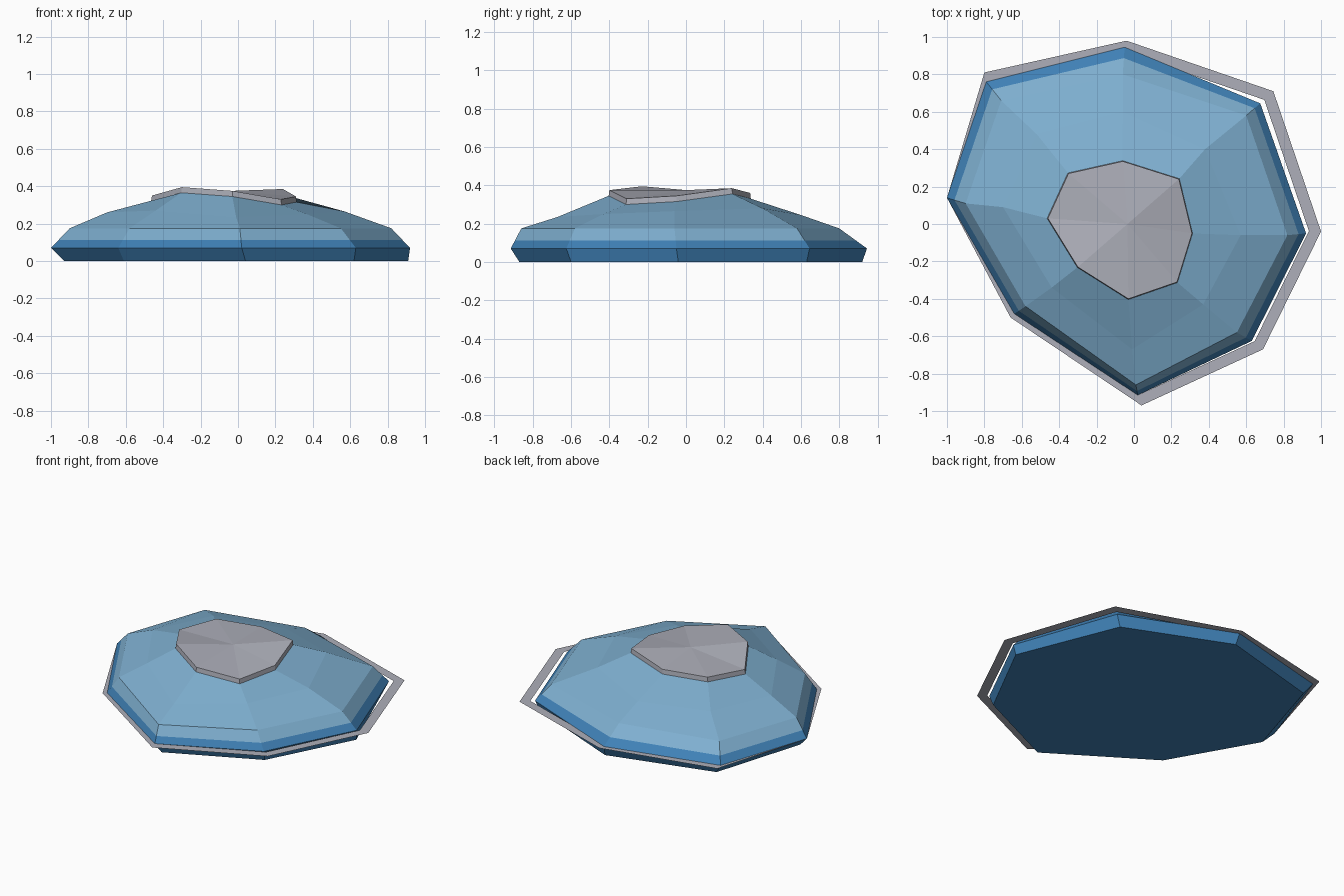
import bpy
import bmesh

default_cube = bpy.data.objects.get("Cube")
if default_cube:
    bpy.data.objects.remove(default_cube, do_unlink=True)


def make_material(name, colour):
    material = bpy.data.materials.new(name)
    material.use_nodes = True
    material.diffuse_color = (*colour, 1)
    shader = next(n for n in material.node_tree.nodes if n.type == "BSDF_PRINCIPLED")
    shader.inputs["Base Color"].default_value = (*colour, 1)
    return material


pale_blue = make_material("pale blue", (0.21, 0.43, 0.63))
deep_blue = make_material("deep blue", (0.05, 0.22, 0.47))
grey = make_material("stone grey", (0.42, 0.43, 0.49))


def at_height(outline, z):
    return [(x, y, z) for x, y in outline]


def blend(lower, upper, amount):
    return [tuple(a + (b - a) * amount for a, b in zip(p, q))
            for p, q in zip(lower, upper)]


def lowered(ring, drop, scale=1):
    return [(x * scale, y * scale, z - drop) for x, y, z in ring]


def loft(name, rings, material, close_bottom=False, apex=None):
    """Skin stacked eight-sided rings, optionally closing either end."""
    mesh = bpy.data.meshes.new(name)
    bm = bmesh.new()
    loops = [[bm.verts.new(p) for p in ring] for ring in rings]
    for lower, upper in zip(loops, loops[1:]):
        for i in range(len(lower)):
            j = (i + 1) % len(lower)
            bm.faces.new((lower[i], lower[j], upper[j], upper[i]))
    if close_bottom:
        bm.faces.new(loops[0][::-1])
    if apex:
        tip = bm.verts.new(apex)
        top = loops[-1]
        for i in range(len(top)):
            bm.faces.new((top[i], top[(i + 1) % len(top)], tip))
    bm.to_mesh(mesh)
    bm.free()
    mesh.materials.append(material)
    obj = bpy.data.objects.new(name, mesh)
    bpy.context.collection.objects.link(obj)
    return obj


# Irregular outlines, counter-clockwise from the model's far right side
foot = at_height([(-.93, .11), (-.61, -.45), (.04, -.87), (.62, -.6),
                  (.91, -.04), (.64, .63), (-.04, .92), (-.74, .73)], 0)
girdle = at_height([(-1, .14), (-.64, -.48), (.02, -.915), (.63, -.625),
                    (.92, -.05), (.675, .645), (-.05, .945), (-.79, .76)], .07)
shoulder = at_height([(-.9, .11), (-.58, -.44), (.01, -.86), (.55, -.58),
                      (.82, -.06), (.6, .58), (-.06, .8), (-.71, .66)], .175)
upper = [(-.7, .09, .26), (-.44, -.34, .27), (-.01, -.67, .235), (.37, -.43, .25),
         (.57, -.06, .265), (.38, .4, .28), (-.06, .6, .245), (-.52, .48, .255)]
cap_rim = [(-.46, .03, .35), (-.3, -.23, .395), (-.03, -.4, .375), (.23, -.31, .33),
           (.31, -.05, .345), (.24, .24, .385), (-.06, .335, .36), (-.35, .27, .36)]
cap_foot = lowered(cap_rim, .03, 1.01)
band_top = blend(girdle, shoulder, .4)

# Faceted body
loft("base", [foot, girdle, band_top], deep_blue, close_bottom=True)
loft("faceted_dome", [band_top, shoulder, upper, cap_foot], pale_blue)
loft("top_cap", [cap_foot, cap_rim], grey, apex=(-.035, 0, .375))

# Thin flat collar around the widest line
collar = at_height([(-1, .14), (-.66, -.5), (.04, -.97), (.69, -.67),
                    (1, -.04), (.745, .71), (-.04, .98), (-.8, .81)], .07)
loft("flat_collar", [collar, lowered(collar, 0, .935)], grey)
